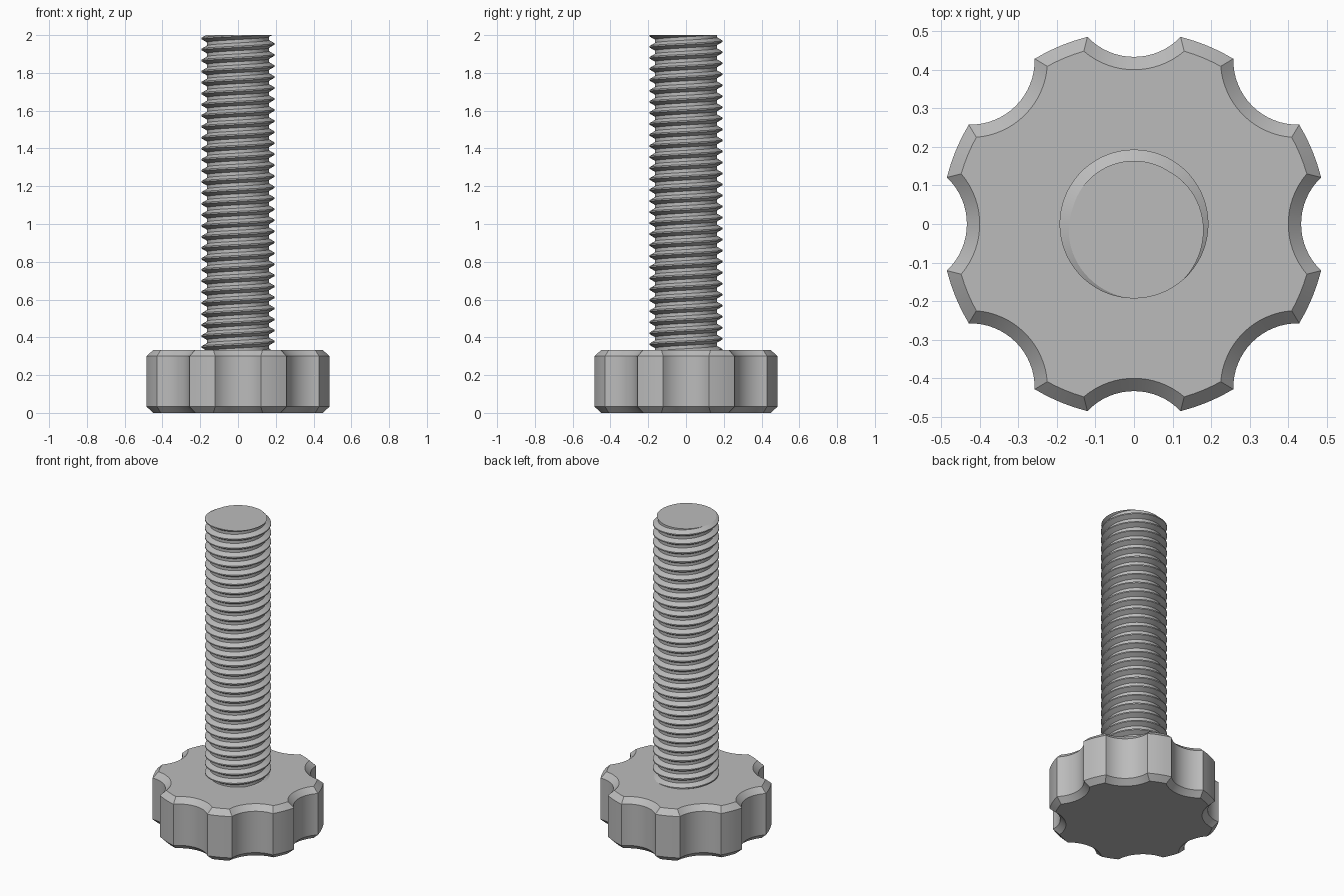
import bpy, bmesh
from math import sin, cos, pi, radians, acos, atan2, hypot
from mathutils import Vector

cube = bpy.data.objects.get("Cube")
if cube:
    bpy.data.objects.remove(cube, do_unlink=True)

# One plain grey for the whole screw
grey = bpy.data.materials.new("plain grey")
grey.use_nodes = True
colour = (0.5, 0.5, 0.5, 1)
grey.diffuse_color = colour
grey.node_tree.nodes["Principled BSDF"].inputs["Base Color"].default_value = colour

HEIGHT, HEAD, CHAMFER = 2.0, 1 / 3, 1 / 30
LOBES, HEAD_R = 8, 0.5
NOTCH_DIST, NOTCH_R = 0.6, 1 / 6
PITCH, ROOT_R, CREST_R = 1.75 / 30, 0.164, 0.193
STEPS = 72


def finish(bm, name, angle):
    bmesh.ops.recalc_face_normals(bm, faces=bm.faces)
    mesh = bpy.data.meshes.new(name)
    bm.to_mesh(mesh)
    bm.free()
    mesh.materials.append(grey)
    obj = bpy.data.objects.new(name, mesh)
    bpy.context.collection.objects.link(obj)
    bpy.ops.object.select_all(action='DESELECT')
    obj.select_set(True)
    bpy.context.view_layer.objects.active = obj
    bpy.ops.object.shade_smooth_by_angle(angle=radians(angle))
    return obj


def knob_outline(inset, notch_steps=16, rim_steps=4):
    """Round rim with a circular notch at the middle of every lobe gap."""
    rim, notch = HEAD_R - inset, NOTCH_R + inset
    y = (rim**2 + NOTCH_DIST**2 - notch**2) / (2 * NOTCH_DIST)
    half = acos(y / rim)
    sweep = atan2(rim * sin(half), NOTCH_DIST - y)
    points = []
    for lobe in range(LOBES):
        mid = 2 * pi * lobe / LOBES
        for i in range(notch_steps + 1):
            a = sweep * (2 * i / notch_steps - 1)
            px, py = NOTCH_DIST - notch * cos(a), notch * sin(a)
            r, t = hypot(px, py), mid + atan2(py, px)
            points.append((r * cos(t), r * sin(t)))
        for i in range(1, rim_steps):
            t = mid + half + (2 * pi / LOBES - 2 * half) * i / rim_steps
            points.append((rim * cos(t), rim * sin(t)))
    return points


# Scalloped knob with chamfered top and bottom rims
bm = bmesh.new()
levels = [(0, CHAMFER), (CHAMFER, 0), (HEAD - CHAMFER, 0), (HEAD, CHAMFER)]
rings = [[bm.verts.new((x, y, z)) for x, y in knob_outline(inset)] for z, inset in levels]
for low, high in zip(rings, rings[1:]):
    for i in range(len(low)):
        j = (i + 1) % len(low)
        bm.faces.new((low[i], low[j], high[j], high[i]))
bm.faces.new(rings[0][::-1])
bm.faces.new(rings[-1])
finish(bm, "knob", 25)

# Threaded shaft: a right-handed helical strip, trimmed flat at both ends
bm = bmesh.new()
flank = (CREST_R - ROOT_R) * 0.577
crest = PITCH / 16
profile = [(-PITCH / 2, ROOT_R), (-crest - flank, ROOT_R), (-crest, CREST_R),
           (crest, CREST_R), (crest + flank, ROOT_R), (PITCH / 2, ROOT_R)]
start = radians(-70)
turns = int((HEIGHT - HEAD) / PITCH) + 4
columns = []
for i in range(turns * STEPS + 1):
    t = start - 2 * pi * i / STEPS
    z0 = HEIGHT + PITCH * (2 - i / STEPS)
    columns.append([bm.verts.new((r * cos(t), r * sin(t), z0 + dz)) for dz, r in profile])
for a, b in zip(columns, columns[1:]):
    for k in range(len(profile) - 1):
        bm.faces.new((a[k], a[k + 1], b[k + 1], b[k]))
bmesh.ops.remove_doubles(bm, verts=bm.verts, dist=0.0002)
for z, up in ((HEIGHT, 1), (HEAD - 0.01, -1)):
    cut = bmesh.ops.bisect_plane(bm, geom=bm.verts[:] + bm.edges[:] + bm.faces[:],
                                 plane_co=Vector((0, 0, z)), plane_no=Vector((0, 0, up)),
                                 clear_outer=True)
    rim = [e for e in cut["geom_cut"] if isinstance(e, bmesh.types.BMEdge) and e.is_boundary]
    bmesh.ops.holes_fill(bm, edges=rim, sides=0)
finish(bm, "threaded_shaft", 25)
